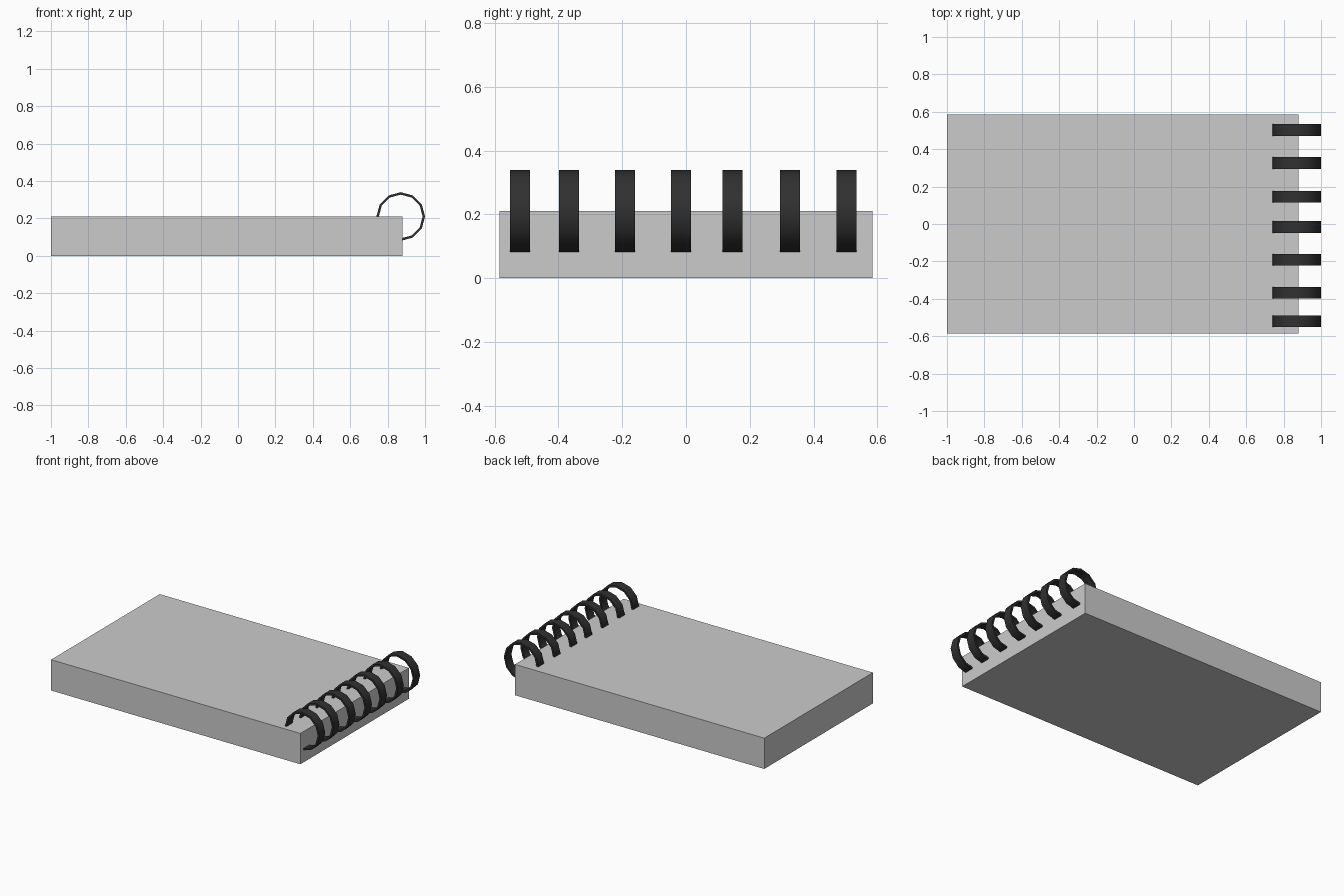
import bpy, bmesh
from math import cos, sin, tau, radians

if "Cube" in bpy.data.objects:
    bpy.data.objects.remove(bpy.data.objects["Cube"])

dark = bpy.data.materials.new("dark_wire")
dark.diffuse_color = (0.03, 0.03, 0.03, 1)
dark.use_nodes = True
dark.node_tree.nodes["Principled BSDF"].inputs["Base Color"].default_value = dark.diffuse_color

# Paper block
bpy.ops.mesh.primitive_cube_add(size=1, location=(-0.06, 0, 0.105))
block = bpy.context.object
block.name = "page_block"
block.dimensions = (1.88, 1.17, 0.21)
bpy.ops.object.transform_apply(location=False, rotation=False, scale=True)


def band_ring(name, y, outer=0.13, inner=0.117, width=0.063, sides=12):
    """Flat band bent into a closed ring around the y axis."""
    bm = bmesh.new()
    profile = [(outer, -width / 2), (outer, width / 2), (inner, width / 2), (inner, -width / 2)]
    loops = []
    for i in range(sides):
        a = tau * i / sides
        loops.append([bm.verts.new((r * cos(a), w, r * sin(a))) for r, w in profile])
    for i in range(sides):
        p, q = loops[i], loops[(i + 1) % sides]
        for k in range(4):
            bm.faces.new((p[k], p[(k + 1) % 4], q[(k + 1) % 4], q[k]))
    bmesh.ops.recalc_face_normals(bm, faces=bm.faces)
    me = bpy.data.meshes.new(name)
    bm.to_mesh(me)
    bm.free()
    me.materials.append(dark)
    ob = bpy.data.objects.new(name, me)
    ob.location = (0.87, y, 0.21)
    bpy.context.collection.objects.link(ob)
    bpy.ops.object.select_all(action='DESELECT')
    ob.select_set(True)
    bpy.context.view_layer.objects.active = ob
    bpy.ops.object.shade_smooth_by_angle(angle=radians(40))


# Binding rings along the right edge
for n, y in enumerate((-0.52, -0.367, -0.191, -0.016, 0.146, 0.326, 0.503), 1):
    band_ring(f"binding_ring_{n}", y)
